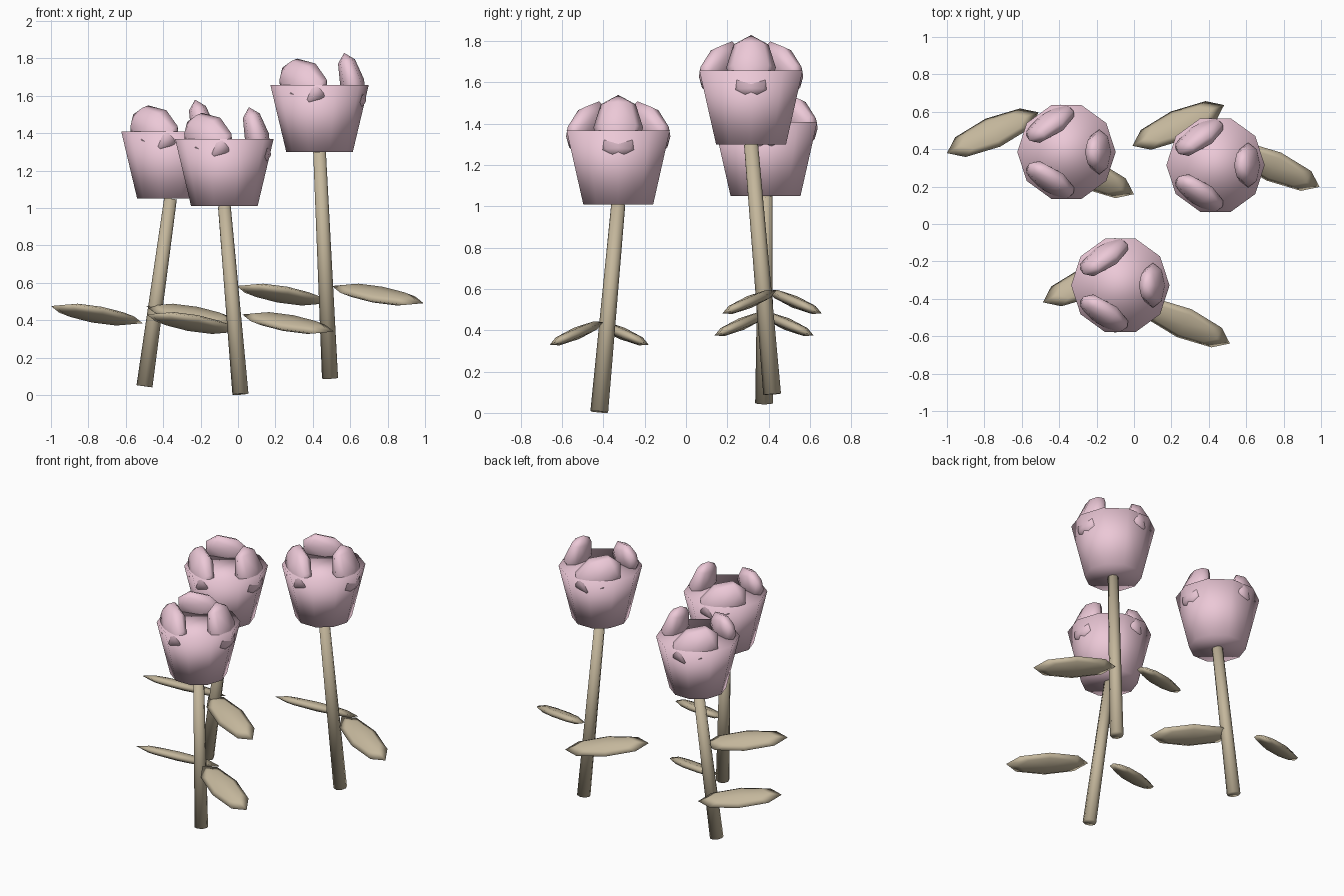
import bpy, bmesh
from math import pi, cos, sin
from mathutils import Matrix, Vector

if "Cube" in bpy.data.objects:
    bpy.data.objects.remove(bpy.data.objects["Cube"])


def material(name, rgb):
    m = bpy.data.materials.new(name)
    m.diffuse_color = (*rgb, 1)
    m.use_nodes = True
    m.node_tree.nodes["Principled BSDF"].inputs["Base Color"].default_value = m.diffuse_color
    return m


PINK = material("petal_pink", (0.84, 0.58, 0.68))
TAN = material("stem_tan", (0.55, 0.47, 0.33))


def finish(name, bm, matrix, mat):
    bm.transform(matrix)
    me = bpy.data.meshes.new(name)
    bm.to_mesh(me)
    bm.free()
    me.materials.append(mat)
    for p in me.polygons:
        p.use_smooth = True
    ob = bpy.data.objects.new(name, me)
    bpy.context.collection.objects.link(ob)
    return ob


def frustum(name, start, end, r1, r2, sides, mat):
    """Capped tapered cylinder between two points."""
    a, b = Vector(start), Vector(end)
    axis = b - a
    bm = bmesh.new()
    bmesh.ops.create_cone(bm, cap_ends=True, segments=sides,
                          radius1=r1, radius2=r2, depth=axis.length)
    turn = Vector((0, 0, 1)).rotation_difference(axis).to_matrix().to_4x4()
    spin = Matrix.Rotation(pi / 2, 4, 'Z')
    return finish(name, bm, Matrix.Translation((a + b) / 2) @ turn @ spin, mat)


def ellipsoid(name, centre, rotation, radii, mat):
    """Low-poly stretched sphere."""
    bm = bmesh.new()
    bmesh.ops.create_uvsphere(bm, u_segments=8, v_segments=4, radius=1)
    m = Matrix.Translation(centre) @ rotation @ Matrix.Diagonal((*radii, 1))
    return finish(name, bm, m, mat)


# stem base, cup bottom centre, leaf height
FLOWERS = {
    "front": ((0.013, -0.42, 0.005), (-0.073, -0.328, 1.01), 0.385),
    "left": ((-0.50, 0.378, 0.047), (-0.361, 0.385, 1.05), 0.43),
    "right": ((0.492, 0.417, 0.09), (0.436, 0.315, 1.30), 0.537),
}

for side, (base, top, leaf_z) in FLOWERS.items():
    x, y, z = top

    # stem and cup-shaped bloom
    frustum(side + "_stem", base, top, 0.043, 0.034, 8, TAN)
    frustum(side + "_bloom_cup", top, (x, y, z + 0.358), 0.178, 0.263, 10, PINK)

    # three petals poking out of the cup, each leaning inward and rolled
    for i in range(3):
        a = i * 2 * pi / 3
        rot = (Matrix.Rotation(a, 4, 'Z') @ Matrix.Rotation(-0.264, 4, 'Y')
               @ Matrix.Rotation(a, 4, 'X'))
        centre = (x + 0.174 * cos(a), y + 0.174 * sin(a), z + 0.372)
        ellipsoid(f"{side}_petal_{i + 1}", centre, rot, (0.066, 0.12, 0.163), PINK)

    # pair of leaves on opposite sides of the stem
    for s, label in ((1, "right"), (-1, "left")):
        rot = Matrix.Rotation(0.4 * s, 4, 'X') @ Matrix.Rotation(-0.45 * s, 4, 'Z')
        centre = (base[0] + 0.255 * s, base[1] - 0.11 * s, leaf_z)
        ellipsoid(f"{side}_{label}_leaf", centre, rot, (0.272, 0.09, 0.03), TAN)
